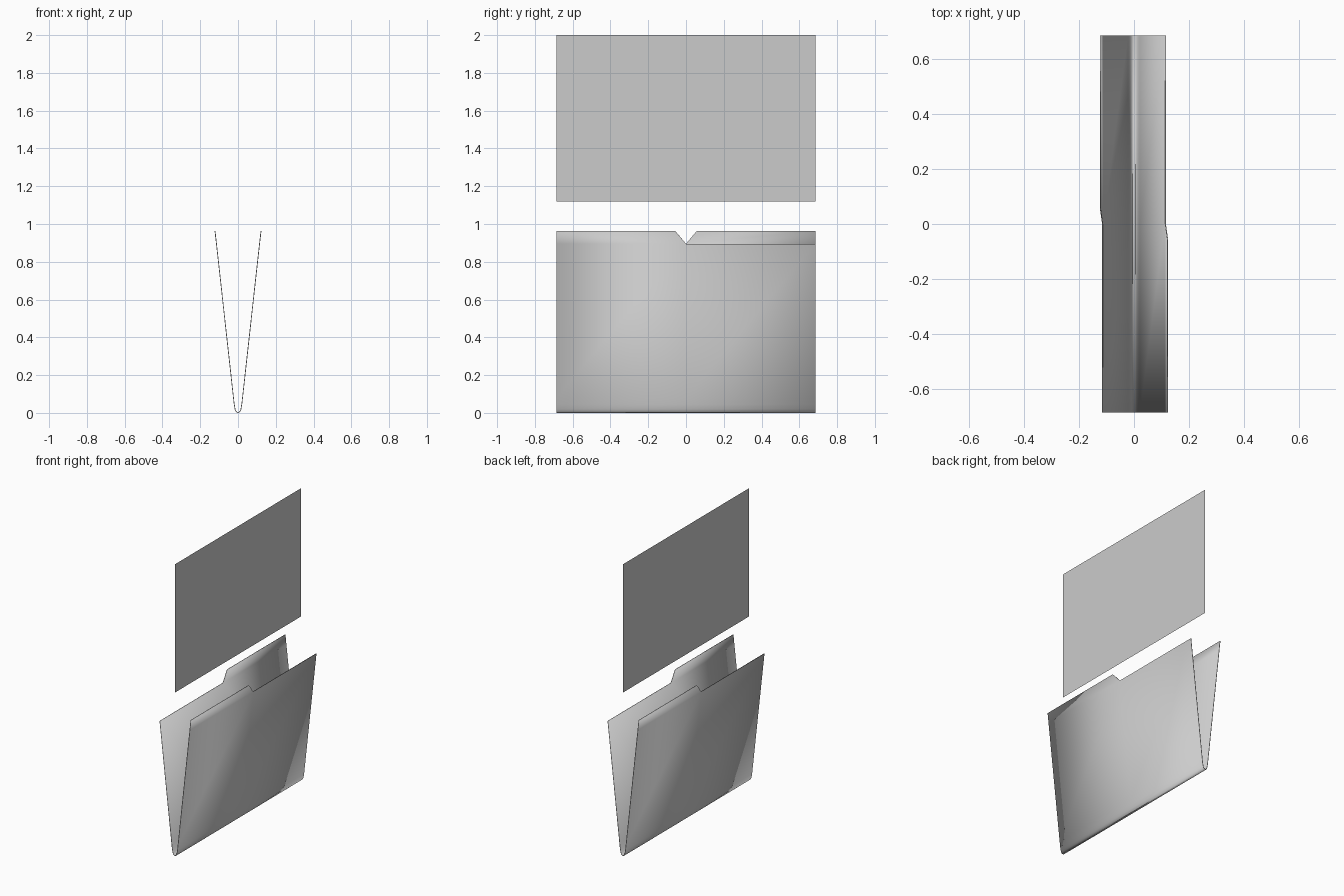
import bpy, bmesh

if "Cube" in bpy.data.objects:
    bpy.data.objects.remove(bpy.data.objects["Cube"])

HALF_Y = 0.685
FOLD_TOP, TAB_TOP = 0.895, 0.963


def make_object(name, bm):
    mesh = bpy.data.meshes.new(name)
    bm.to_mesh(mesh)
    bm.free()
    obj = bpy.data.objects.new(name, mesh)
    bpy.context.collection.objects.link(obj)
    return obj


# folder: rounded V cross-section swept along y, with one tab per leaf
half = [(0.007, 0.0015), (0.013, 0.008), (0.0175, 0.02),
        (0.022, 0.045), (0.026, 0.08), (0.116, FOLD_TOP)]
profile = [(-x, z) for x, z in reversed(half)] + [(0, 0)] + half
bm = bmesh.new()
rows = [[bm.verts.new((x, y, z)) for y in (-HALF_Y, 0, HALF_Y)] for x, z in profile]
for a, b in zip(rows, rows[1:]):
    for j in range(2):
        bm.faces.new((a[j], b[j], b[j + 1], a[j + 1]))

# tabs: the two leaves are half-turn copies of each other
tab_x = 0.116 + (TAB_TOP - FOLD_TOP) * 0.11
for s, row in ((1, rows[-1]), (-1, rows[0])):
    outer = row[0] if s > 0 else row[2]
    tip = [bm.verts.new((s * tab_x, -s * y, z)) for y, z in
           ((HALF_Y, TAB_TOP), (0.062, TAB_TOP), (0.053, TAB_TOP - 0.005))]
    bm.faces.new([outer] + tip + [row[1]])
bmesh.ops.recalc_face_normals(bm, faces=bm.faces)
bm.faces.ensure_lookup_table()
bm.normal_update()
if max(bm.faces, key=lambda f: f.calc_center_median().x).normal.x < 0:
    bmesh.ops.reverse_faces(bm, faces=bm.faces)
folder = make_object("folder", bm)
card = folder.modifiers.new("card_thickness", 'SOLIDIFY')
card.thickness = 0.004
card.offset = -1

bpy.context.view_layer.objects.active = folder
folder.select_set(True)
bpy.ops.object.shade_smooth_by_angle(angle=0.6)

# paper sheet floating above the folder
bm = bmesh.new()
bm.faces.new([bm.verts.new((0, y, z)) for y, z in
              ((-HALF_Y, 1.12), (HALF_Y, 1.12), (HALF_Y, 2.0), (-HALF_Y, 2.0))])
make_object("paper_sheet", bm)
